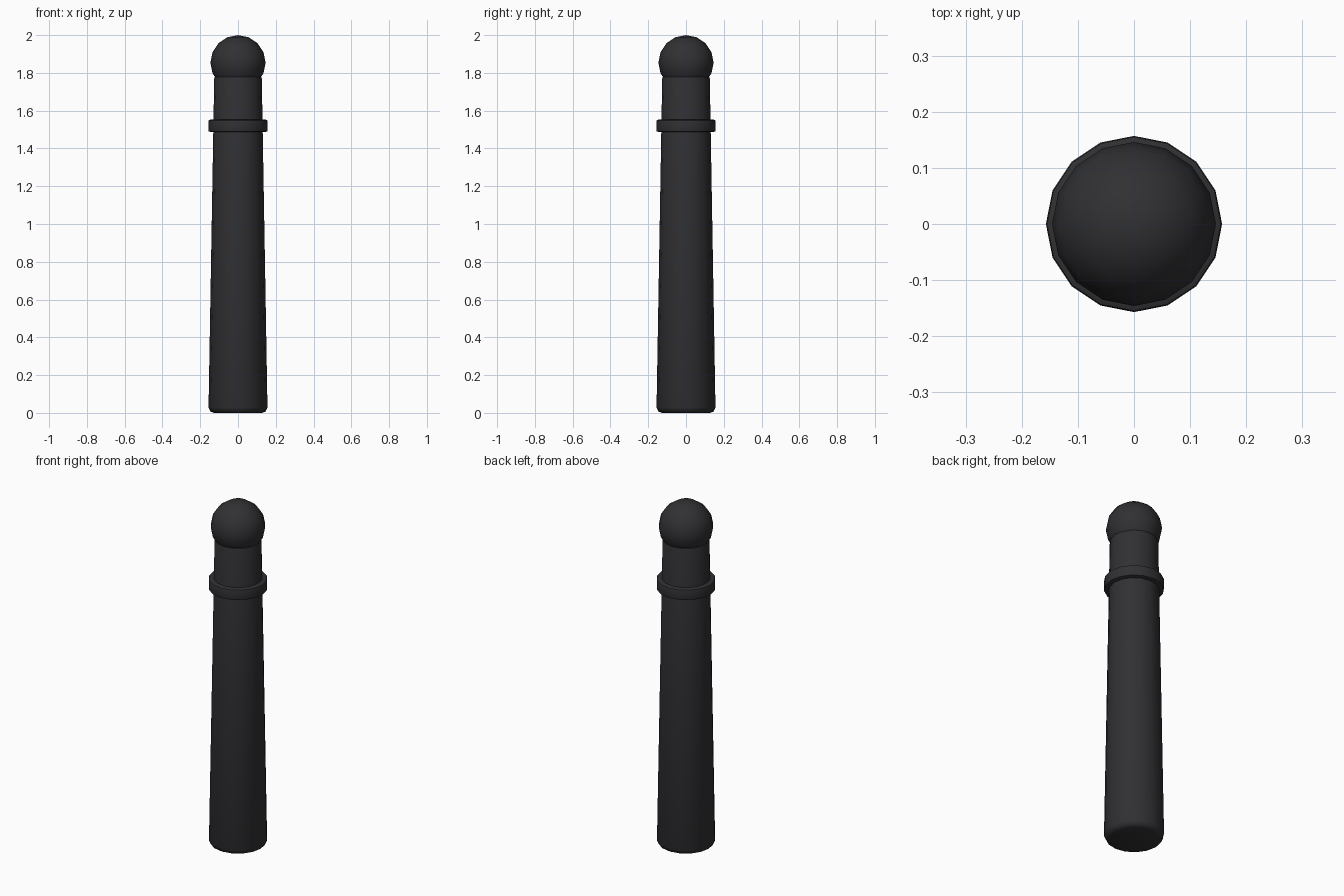
import bpy, bmesh, math

if "Cube" in bpy.data.objects:
    bpy.data.objects.remove(bpy.data.objects["Cube"])

SIDES = 16
mat = bpy.data.materials.new("dark_metal")
mat.diffuse_color = (0.03, 0.03, 0.034, 1)
mat.use_nodes = True
mat.node_tree.nodes["Principled BSDF"].inputs["Base Color"].default_value = mat.diffuse_color


def finish(bm, name, angle):
    bmesh.ops.recalc_face_normals(bm, faces=bm.faces)
    mesh = bpy.data.meshes.new(name)
    bm.to_mesh(mesh)
    bm.free()
    mesh.materials.append(mat)
    obj = bpy.data.objects.new(name, mesh)
    bpy.context.collection.objects.link(obj)
    bpy.ops.object.select_all(action='DESELECT')
    obj.select_set(True)
    bpy.context.view_layer.objects.active = obj
    bpy.ops.object.shade_smooth_by_angle(angle=math.radians(angle))
    return obj


def lathe(name, profile, angle=50):
    """Turn a (radius, z) profile into a capped round part."""
    bm = bmesh.new()
    rings = []
    for r, z in profile:
        rings.append([bm.verts.new((r * math.cos(2 * math.pi * i / SIDES),
                                    r * math.sin(2 * math.pi * i / SIDES), z))
                      for i in range(SIDES)])
    for a, b in zip(rings, rings[1:]):
        for i in range(SIDES):
            j = (i + 1) % SIDES
            bm.faces.new((a[i], a[j], b[j], b[i]))
    bm.faces.new(rings[0][::-1])
    bm.faces.new(rings[-1])
    return finish(bm, name, angle)


# Tapered post with rounded foot and softened top edge
lathe("post", [(0.128, 0), (0.147, 0.008), (0.156, 0.03),
               (0.126, 1.77), (0.124, 1.777), (0.117, 1.78)])

# Raised collar with softened edges
lathe("collar", [(0.148, 1.488), (0.155, 1.491), (0.157, 1.498),
                 (0.157, 1.542), (0.155, 1.549), (0.148, 1.552)])

# Ball cap
bm = bmesh.new()
bmesh.ops.create_uvsphere(bm, u_segments=SIDES, v_segments=8, radius=0.146)
bmesh.ops.translate(bm, verts=bm.verts, vec=(0, 0, 1.854))
finish(bm, "ball_cap", 50)
